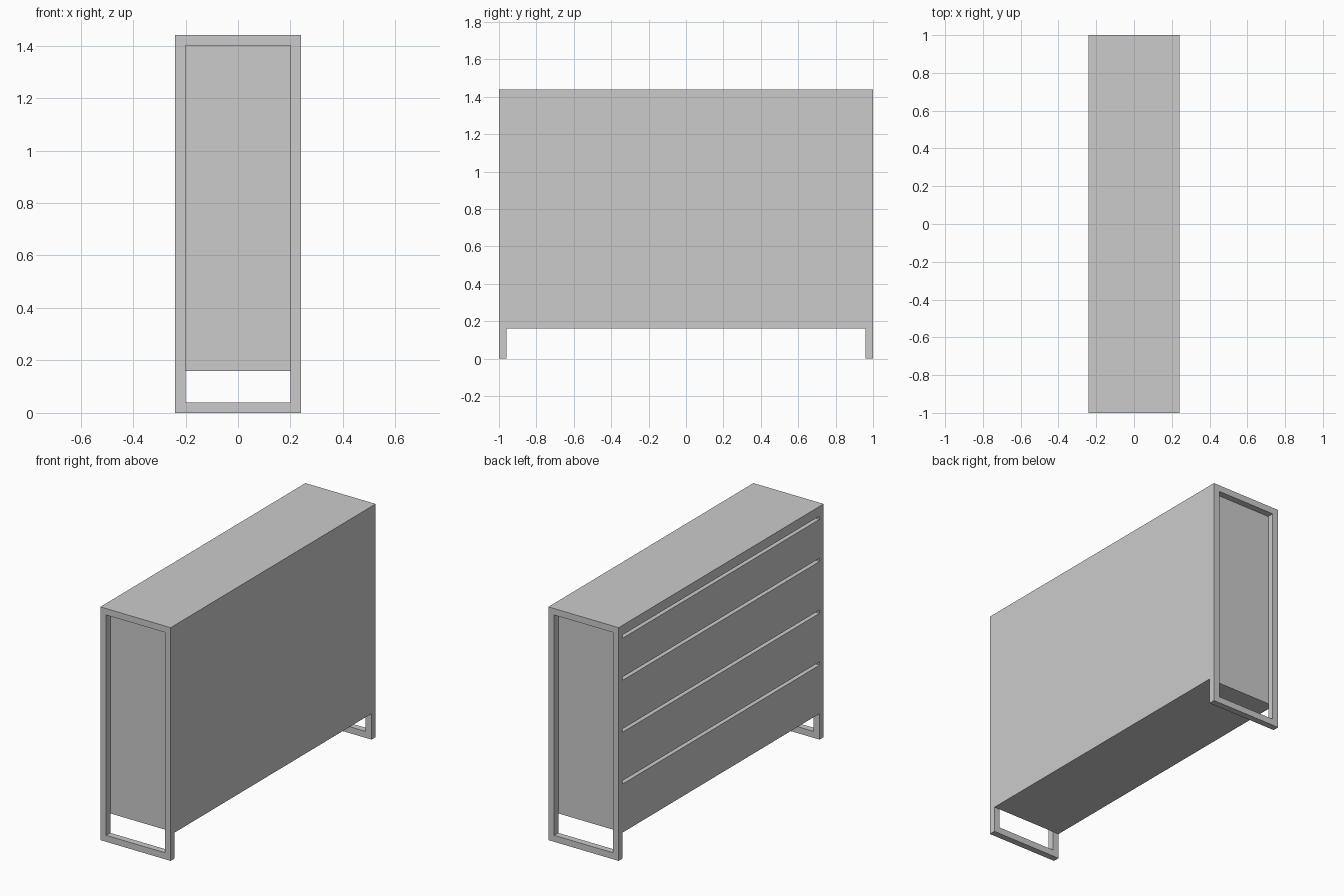
import bpy, bmesh

if "Cube" in bpy.data.objects:
    bpy.data.objects.remove(bpy.data.objects["Cube"])

W, L, H = 0.24, 1.0, 1.44     # half width, half length, height
T = 0.04                      # frame bar and drawer front thickness
BASE = 0.16                   # underside of the cabinet


def extrude_y(name, loops, y0, y1):
    """Extrude x/z outline(s) along y; a second outline makes a hole."""
    bm = bmesh.new()
    rings = [[[bm.verts.new((x, y, z)) for x, z in pts] for y in (y0, y1)]
             for pts in loops]
    n = len(loops[0])
    for front, back in rings:
        for i in range(n):
            j = (i + 1) % n
            bm.faces.new((front[i], front[j], back[j], back[i]))
    for end in (0, 1):
        if len(rings) == 1:
            bm.faces.new(rings[0][end])
        else:
            a, b = rings[0][end], rings[1][end]
            for i in range(n):
                j = (i + 1) % n
                bm.faces.new((a[i], a[j], b[j], b[i]))
    bmesh.ops.recalc_face_normals(bm, faces=bm.faces)
    mesh = bpy.data.meshes.new(name)
    bm.to_mesh(mesh)
    bm.free()
    obj = bpy.data.objects.new(name, mesh)
    bpy.context.collection.objects.link(obj)
    return obj


def rect(x0, x1, z0, z1):
    return [(x0, z0), (x1, z0), (x1, z1), (x0, z1)]


# Rectangular leg frames at both ends
for name, side in (("front_leg_frame", -1), ("back_leg_frame", 1)):
    extrude_y(name, [rect(-W, W, 0, H), rect(-W + T, W - T, T, H - T)],
              side * L, side * (L - T))

# Carcass: closed box with the top overhanging the drawer fronts
extrude_y("carcass", [[(-W + T, BASE), (W, BASE), (W, H), (-W, H),
                       (-W, 1.38), (-W + T, 1.38)]], -L + T, L - T)

# Drawer fronts on the -x side, separated by narrow shadow gaps
drawers = [(BASE, 0.46), (0.48, 0.78), (0.80, 1.10), (1.12, 1.36)]
for i, (z0, z1) in enumerate(drawers, 1):
    extrude_y(f"drawer_front_{i}", [rect(-W, -W + T, z0, z1)], -L + T, L - T)
